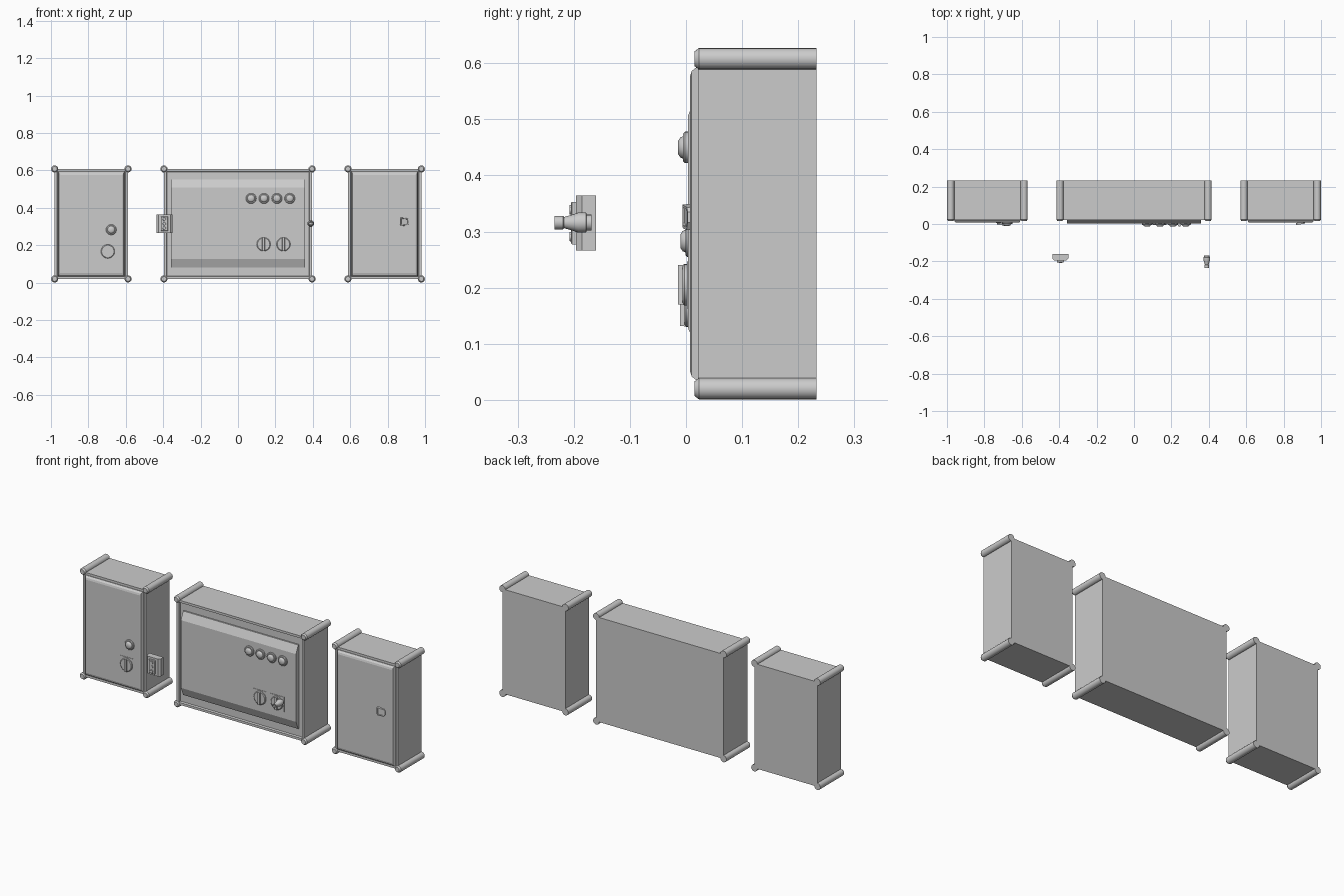
import bpy, bmesh, math
from mathutils import Vector

if "Cube" in bpy.data.objects:
    bpy.data.objects.remove(bpy.data.objects["Cube"])

MID = 0.314  # height of the cabinet centres


def finish(name, bm, smooth=False):
    bmesh.ops.recalc_face_normals(bm, faces=bm.faces)
    me = bpy.data.meshes.new(name)
    bm.to_mesh(me)
    bm.free()
    ob = bpy.data.objects.new(name, me)
    bpy.context.collection.objects.link(ob)
    if smooth:
        bpy.ops.object.select_all(action='DESELECT')
        ob.select_set(True)
        bpy.context.view_layer.objects.active = ob
        bpy.ops.object.shade_smooth_by_angle(angle=math.radians(35))
    return ob


def loft(name, rings):
    """Skin closed loops of points and cap both ends."""
    bm = bmesh.new()
    loops = [[bm.verts.new(p) for p in r] for r in rings]
    n = len(loops[0])
    for a, b in zip(loops, loops[1:]):
        for i in range(n):
            bm.faces.new((a[i], a[(i + 1) % n], b[(i + 1) % n], b[i]))
    bm.faces.new(loops[0])
    bm.faces.new(loops[-1])
    return finish(name, bm)


def slab(name, x, z, steps):
    """Rectangular sections along y: (y, half width, half height)."""
    return loft(name, [[(x + sx * w, y, z + sz * h) for sx, sz in
                        ((-1, -1), (1, -1), (1, 1), (-1, 1))] for y, w, h in steps])


def lathe(name, x, z, profile, sides=24):
    """Turned part around the y axis: (y, radius)."""
    bm = bmesh.new()
    loops = []
    for y, r in profile:
        loops.append([bm.verts.new((x + r * math.cos(t), y, z + r * math.sin(t)))
                      for t in (2 * math.pi * i / sides for i in range(sides))])
    for a, b in zip(loops, loops[1:]):
        for i in range(sides):
            bm.faces.new((a[i], a[(i + 1) % sides], b[(i + 1) % sides], b[i]))
    bm.faces.new(loops[0])
    bm.faces.new(loops[-1])
    return finish(name, bm, True)


def cabinet(name, x, half_w):
    # Body with a shallow recessed front
    h = 0.294
    slab(name + "_body", x, MID, [(0.233, half_w, h), (0.021, half_w, h),
                                  (0.021, half_w - 0.013, h - 0.013),
                                  (0.032, half_w - 0.016, h - 0.016)])
    # Round corner posts
    for sx in (-1, 1):
        for sz in (-1, 1):
            lathe(name + "_corner_post", x + sx * half_w, MID + sz * h,
                  [(0.233, 0.019), (0.023, 0.019), (0.015, 0.013)], 20)


def door(name, x):
    slab(name, x, MID, [(0.035, 0.178, 0.28), (0.02, 0.178, 0.28),
                        (0.01, 0.173, 0.272), (0.007, 0.165, 0.262)])


def button(name, x, z, y):
    lathe(name, x, z, [(y, 0.028), (y - 0.006, 0.028), (y - 0.009, 0.025),
                       (y - 0.009, 0.020), (y - 0.014, 0.018), (y - 0.018, 0.012)])


def dial(x, z, y):
    # Thin backing plate, round base, vertical grip bar
    slab("dial_plate", x, z, [(y + 0.002, 0.042, 0.042), (y - 0.001, 0.042, 0.042)])
    lathe("dial_base", x, z, [(y, 0.037), (y - 0.006, 0.037), (y - 0.009, 0.033)], 28)
    slab("dial_grip", x, z, [(y - 0.007, 0.008, 0.036), (y - 0.017, 0.006, 0.035)])


# Three cabinets
cabinet("left_cabinet", -0.784, 0.196)
cabinet("centre_cabinet", 0.0, 0.396)
cabinet("right_cabinet", 0.784, 0.196)

# Left door with its button and dial
door("left_door", -0.784)
button("left_button", -0.678, 0.283, 0.008)
dial(-0.696, 0.167, 0.006)

# Centre control panel with sloped top and bottom
side = [(0.034, 0.08), (0.024, 0.08), (0.004, 0.127),
        (0.004, 0.508), (0.024, 0.552), (0.034, 0.552)]
loft("control_panel", [[(x, y, z) for y, z in side] for x in (-0.358, 0.358)])
for x in (0.070, 0.139, 0.208, 0.277):
    button("panel_button", x, 0.45, 0.004)
for x in (0.137, 0.243):
    dial(x, 0.205, 0.003)

# Right door with a slanted D-shaped pull latch
door("right_door", 0.784)
latch = [(0.867, 0.348), (0.906, 0.343), (0.913, 0.335),
         (0.913, 0.316), (0.903, 0.303), (0.872, 0.306), (0.867, 0.312)]


def latch_loop(scale, lift):
    c = Vector((0.89, 0.326))
    pts = []
    for px, pz in latch:
        q = c + (Vector((px, pz)) - c) * scale
        pts.append((q.x, 0.003 - (0.913 - q.x) * 0.21 + lift, q.y))
    return pts


loft("pull_latch", [latch_loop(1.05, 0.012), latch_loop(1.0, 0.0),
                    latch_loop(0.78, 0.0), latch_loop(0.74, 0.003)])

# Detached switch box, standing in front of the cabinets
loft("switch_box", [[(-0.394 + px, py, z) for px, py in
     ((-0.043, -0.16), (0.043, -0.16), (0.043, -0.185), (0.032, -0.196),
      (-0.032, -0.196), (-0.043, -0.185))] for z in (0.266, 0.364)])
slab("switch_plate", -0.394, 0.315, [(-0.193, 0.019, 0.038), (-0.203, 0.019, 0.038),
                                     (-0.205, 0.017, 0.036)])
for z in (0.291, 0.315, 0.339):
    lathe("switch_key", -0.394, z, [(-0.204, 0.009), (-0.208, 0.008)], 12)

# Detached turned plug
lathe("plug", 0.389, 0.316, [(-0.168, 0.014), (-0.177, 0.014), (-0.178, 0.018),
      (-0.192, 0.018), (-0.200, 0.015), (-0.217, 0.010), (-0.219, 0.012),
      (-0.234, 0.012), (-0.234, 0.007), (-0.226, 0.006)], 20)
